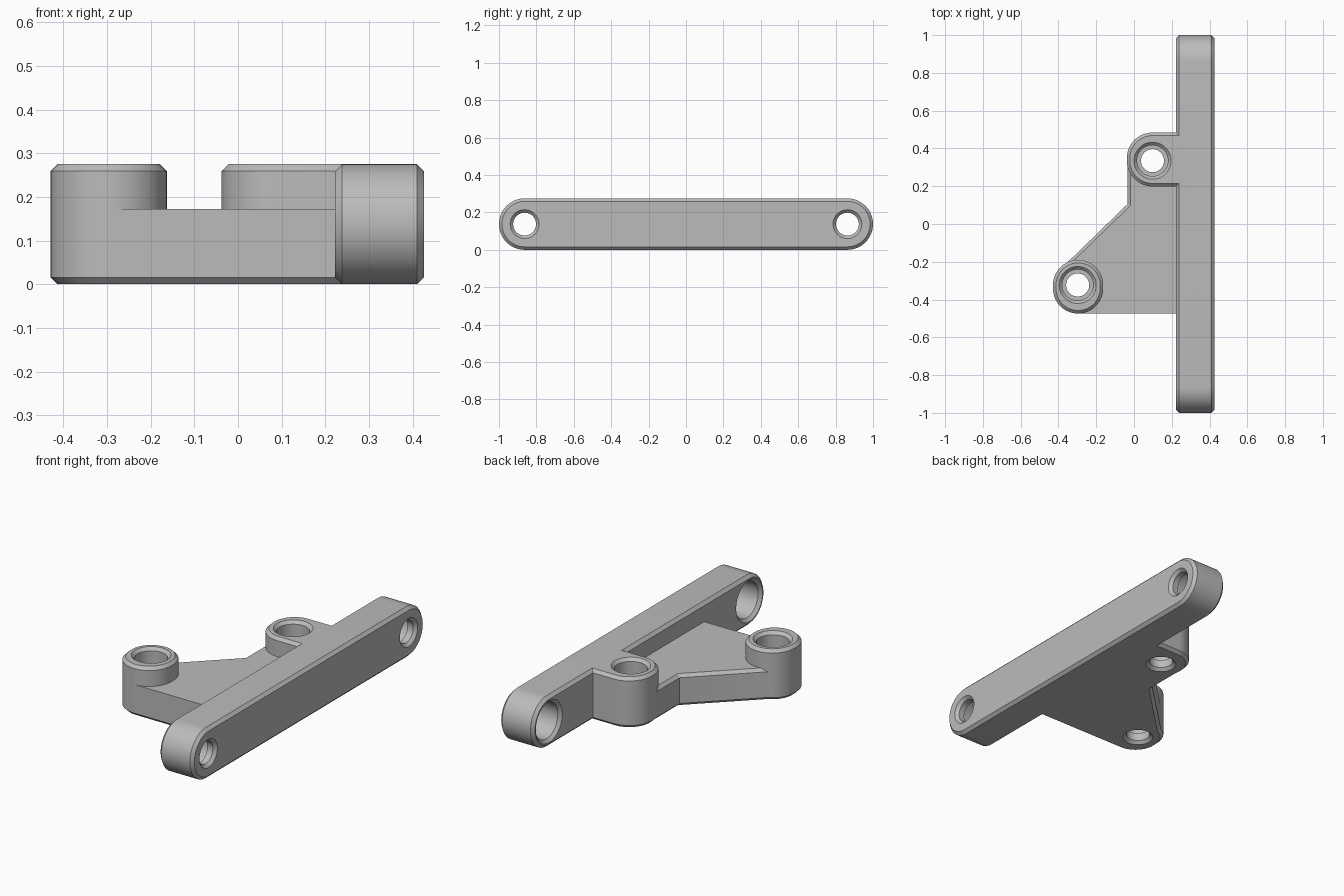
import bpy, bmesh, math
from mathutils import Matrix

cube = bpy.data.objects.get("Cube")
if cube:
    bpy.data.objects.remove(cube)

HEIGHT, PLATE_TOP, CHAMFER = 0.275, 0.172, 0.016
BAR_IN, BAR_OUT = 0.222, 0.426
# Local (a, b, c) becomes world (c, a, b): parts drawn in YZ and extruded along X
ALONG_X = Matrix(((0, 0, 1, 0), (1, 0, 0, 0), (0, 1, 0, 0), (0, 0, 0, 1)))

grey = bpy.data.materials.new("plain_grey")
grey.use_nodes = True
grey.diffuse_color = (0.5, 0.5, 0.5, 1)
grey.node_tree.nodes["Principled BSDF"].inputs["Base Color"].default_value = (0.5, 0.5, 0.5, 1)


def finish(bm, name, matrix):
    bmesh.ops.recalc_face_normals(bm, faces=bm.faces)
    bm.transform(matrix)
    mesh = bpy.data.meshes.new(name)
    bm.to_mesh(mesh)
    bm.free()
    mesh.materials.append(grey)
    obj = bpy.data.objects.new(name, mesh)
    bpy.context.collection.objects.link(obj)
    return obj


def arc(cx, cy, r, start, end):
    n = max(2, round(abs(end - start) / 6))
    angles = [math.radians(start + (end - start) * i / n) for i in range(n + 1)]
    return [(cx + r * math.cos(a), cy + r * math.sin(a)) for a in angles]


def prism(name, outline, low, high, rule, matrix=Matrix()):
    """Extrude an outline and chamfer the rim edges picked by rule(midpoint)."""
    bm = bmesh.new()
    face = bm.faces.new([bm.verts.new((x, y, low)) for x, y in outline])
    top = bmesh.ops.extrude_face_region(bm, geom=[face])["geom"]
    bmesh.ops.translate(bm, vec=(0, 0, high - low),
                        verts=[v for v in top if isinstance(v, bmesh.types.BMVert)])
    rim = []
    for e in bm.edges:
        a, b = e.verts[0].co, e.verts[1].co
        if abs(a.z - b.z) < 0.001 and rule((a + b) / 2):
            rim.append(e)
    bmesh.ops.bevel(bm, geom=rim, offset=CHAMFER, segments=1, affect='EDGES')
    return finish(bm, name, matrix)


def lathe(name, profile, matrix):
    """Closed turned cutter; the profile lists (radius, height)."""
    bm = bmesh.new()
    n, rings = 48, []
    for r, z in profile:
        rings.append([bm.verts.new((r * math.cos(math.tau * i / n),
                                    r * math.sin(math.tau * i / n), z)) for i in range(n)])
    for lo, hi in zip(rings, rings[1:]):
        for i in range(n):
            j = (i + 1) % n
            bm.faces.new((lo[i], lo[j], hi[j], hi[i]))
    bm.faces.new(rings[0])
    bm.faces.new(rings[-1])
    return finish(bm, name, matrix)


def combine(target, other, operation):
    mod = target.modifiers.new(operation, 'BOOLEAN')
    mod.operation, mod.solver, mod.object = operation, 'EXACT', other
    bpy.context.view_layer.objects.active = target
    bpy.ops.object.modifier_apply(modifier=mod.name)
    bpy.data.objects.remove(other)


def stepped_hole(name, low, high, floor, bore, matrix):
    """Narrow chamfered hole at the low end, wide chamfered bore from the high end."""
    hole = 0.061
    return lathe(name, [(hole + CHAMFER, low - 0.02), (hole + CHAMFER, low),
                        (hole, low + CHAMFER), (hole, floor), (bore, floor),
                        (bore, high - CHAMFER), (bore + CHAMFER, high),
                        (bore + CHAMFER, high + 0.02)], matrix)


def everywhere(mid):
    return True


# Long bar with rounded ends
r = HEIGHT / 2
bar = prism("bracket", arc(1 - r, r, r, -90, 90) + arc(r - 1, r, r, 90, 270),
            BAR_IN, BAR_OUT, everywhere, ALONG_X)

# Triangular plate, chamfered underneath and along its slanted upper edge
plate = prism("plate", [(0.26, -0.474), (-0.295, -0.474), (-0.295, -0.33), (-0.385, -0.235),
                        (-0.035, 0.105), (-0.035, 0.34), (0.26, 0.34)], 0, PLATE_TOP,
              lambda m: m.z < 0.01 or (m.x < -0.02 and -0.2 < m.y < 0.3))

# Round corner boss, and the rounded tab that joins the bar
boss = prism("corner_boss", arc(-0.296, -0.323, 0.133, 0, 180)
             + arc(-0.296, -0.341, 0.133, 180, 360), 0, HEIGHT, everywhere)
tab = prism("side_tab", arc(0.098, 0.348, 0.136, 90, 180) + arc(0.098, 0.335, 0.136, 180, 270)
            + [(0.26, 0.199), (0.26, 0.484)], 0, HEIGHT, everywhere)
for part in (plate, tab, boss):
    combine(bar, part, 'UNION')

# Upright holes in the boss and tab
for x, y in ((-0.298, -0.323), (0.098, 0.335)):
    cutter = stepped_hole("hole_cutter", 0, HEIGHT, 0.06, 0.082,
                          Matrix.Translation((x, y, 0)))
    combine(bar, cutter, 'DIFFERENCE')

# Cross holes in the bar ends, with the wide bore on the inner side
for y in (-0.863, 0.863):
    place = Matrix.Translation((BAR_OUT, y, r)) @ Matrix.Rotation(-math.pi / 2, 4, 'Y')
    cutter = stepped_hole("hole_cutter", 0, BAR_OUT - BAR_IN, 0.05, 0.098, place)
    combine(bar, cutter, 'DIFFERENCE')

bpy.ops.object.select_all(action='DESELECT')
bar.select_set(True)
bpy.context.view_layer.objects.active = bar
bpy.ops.object.shade_smooth_by_angle(angle=math.radians(25))
